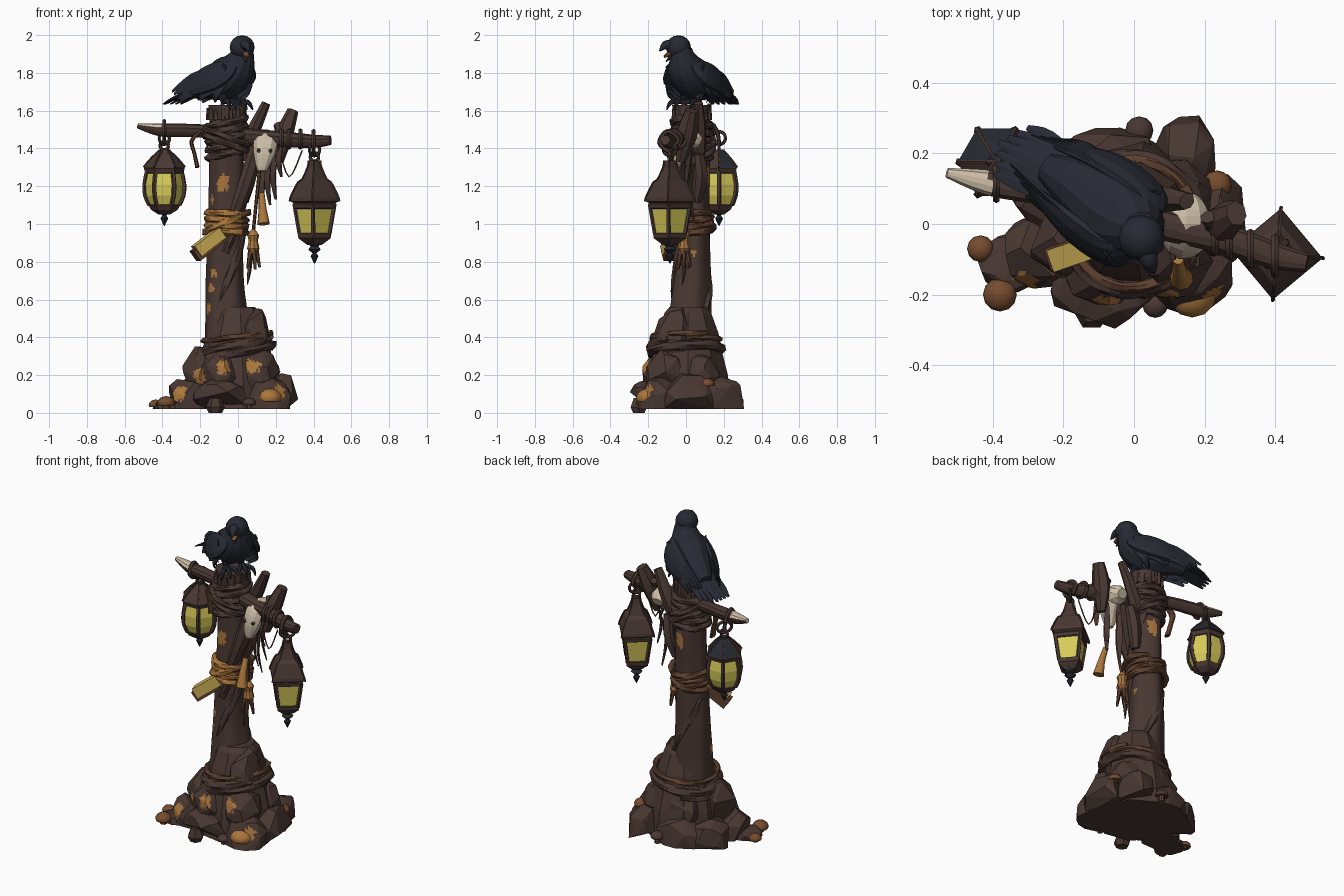
import bpy, bmesh, random
from math import sin, cos, pi, tau
from mathutils import Vector

random.seed(4)
if "Cube" in bpy.data.objects:
    bpy.data.objects.remove(bpy.data.objects["Cube"])


def material(name, *rgb):
    m = bpy.data.materials.new(name)
    m.use_nodes = True
    m.diffuse_color = (*rgb, 1)
    bsdf = m.node_tree.nodes["Principled BSDF"]
    bsdf.inputs["Base Color"].default_value = (*rgb, 1)
    bsdf.inputs["Roughness"].default_value = 0.9
    return m


BARK = material("brown bark", .067, .039, .032)
PLUME = material("blue black", .02, .023, .033)
GLASS = material("yellow glass", .68, .6, .1)
ROPE = material("orange rope", .4, .18, .045)
CORD = material("brown cord", .11, .05, .028)
BONE = material("pale bone", .62, .52, .39)
STRAW = material("straw wood", .6, .42, .09)
RUST = material("rust cap", .18, .072, .028)


def finish(name, bm, mats, smooth=False, rule=None):
    """Make the object; faces whose (centre, normal) meet the rule get the second material."""
    bmesh.ops.recalc_face_normals(bm, faces=bm.faces)
    if rule:
        for f in bm.faces:
            f.material_index = int(rule(f.calc_center_median(), f.normal))
    me = bpy.data.meshes.new(name)
    bm.to_mesh(me)
    bm.free()
    for m in mats:
        me.materials.append(m)
    ob = bpy.data.objects.new(name, me)
    bpy.context.collection.objects.link(ob)
    if smooth:
        bpy.ops.object.select_all(action='DESELECT')
        ob.select_set(True)
        bpy.context.view_layer.objects.active = ob
        bpy.ops.object.shade_smooth_by_angle(angle=pi / 4)


def skin(rings):
    """Join rings of points into a capped mesh."""
    bm = bmesh.new()
    rows = [[bm.verts.new(p) for p in ring] for ring in rings]
    n = len(rows[0])
    for a, b in zip(rows, rows[1:]):
        for i in range(n):
            j = (i + 1) % n
            bm.faces.new((a[i], a[j], b[j], b[i]))
    bm.faces.new(rows[0][::-1])
    bm.faces.new(rows[-1])
    return bm


def lathe(name, profile, mats, loc, n=8, turn=0, smooth=False, rule=None):
    rings = [[(loc[0] + r * cos(turn + tau * i / n), loc[1] + r * sin(turn + tau * i / n), z)
              for i in range(n)] for r, z in profile]
    finish(name, skin(rings), mats, smooth, rule)


def sweep(pts, radii, n=8, squash=1, up=(0, 0, 1), steps=4, lobes=0, depth=.12, twist=0):
    """Sweep a (lobed, flattened) section along a smooth path."""
    if isinstance(radii, (int, float)):
        radii = [radii] * len(pts)
    key = [Vector((*p, r)) for p, r in zip(pts, radii)]
    key = [key[0]] + key + [key[-1]]
    path = []
    for a, b, c, d in zip(key, key[1:], key[2:], key[3:]):
        for s in range(steps):
            t = s / steps
            path.append(b + (c - a) * (t / 2) + (a * 2 - b * 5 + c * 4 - d) * (t * t / 2)
                        + (b * 3 - a - c * 3 + d) * (t ** 3 / 2))
    path.append(key[-1])
    normal, rings = Vector(up), []
    for i, p in enumerate(path):
        t = (path[min(i + 1, len(path) - 1)] - path[max(i - 1, 0)]).to_3d().normalized()
        normal = normal - t * normal.dot(t)
        if normal.length < .05:
            normal = t.orthogonal()
        normal.normalize()
        side = t.cross(normal)
        ring = []
        for k in range(n):
            a = tau * (k + .5) / n
            r = max(p[3], .001) * (1 + (depth * sin(lobes * a + twist * i) if lobes else 0))
            ring.append(p.to_3d() + side * r * cos(a) + normal * r * squash * sin(a))
        rings.append(ring)
    return skin(rings)


def tube(name, pts, radii, mat, smooth=True, **kw):
    finish(name, sweep(pts, radii, **kw), [mat], smooth)


def near(spots):
    """Rule for ragged worn patches around the listed spots."""
    return lambda c, n: any((c - Vector(s[:3])).length < s[3] * random.uniform(.65, 1.1) for s in spots)


def coil(name, c, rad, low, high, turns, thick, mats, tilt=0, start=0, rule=None):
    count = int(turns * 20) + 1
    pts = []
    for i in range(count + 1):
        a = start + tau * turns * i / count
        pts.append((c[0] + rad * cos(a), c[1] + rad * sin(a),
                    low + (high - low) * i / count + tilt * cos(a)))
    bm = sweep(pts, thick, steps=2, lobes=3, depth=.2, twist=.7, n=9)
    finish(name, bm, mats, False, rule)


# Rocks of the mound, upper then lower: centre, then half sizes
rocks = [(0, 0, .2, .2, .19, .25), (.085, -.05, .36, .09, .12, .2), (-.12, .01, .31, .09, .12, .13),
         (-.2, -.04, .2, .1, .11, .15), (-.09, -.13, .21, .12, .1, .14), (.11, -.1, .2, .11, .11, .14),
         (-.06, .12, .2, .14, .09, .13), (.12, .08, .2, .1, .1, .12),
         (-.26, -.08, .08, .12, .1, .11), (-.09, -.19, .08, .14, .11, .1), (.15, -.13, .09, .13, .12, .1),
         (.24, .01, .09, .085, .13, .12), (.15, .2, .09, .09, .11, .1), (-.07, .17, .09, .15, .1, .1),
         (-.22, .09, .08, .13, .12, .11), (-.34, -.11, .04, .1, .08, .04)]
worn = [(-.08, -.235, .25, .05), (.07, -.2, .25, .05), (-.2, -.15, .2, .045), (-.31, -.16, .1, .045),
        (.06, -.17, .38, .035), (.22, -.2, .11, .04), (-.02, -.19, .33, .04)]
for x, y, z, sx, sy, sz in rocks:
    bm = bmesh.new()
    for _ in range(26):
        d = Vector([random.gauss(0, 1) for _ in range(3)]).normalized()
        height = z + sz * d.z * 1.05
        if d.z < -.4 and z < .15:  # flat footing
            d, height = Vector((d.x, d.y)).normalized(), .02
        bm.verts.new((x + sx * d.x * 1.05, y + sy * d.y * 1.05, max(.02, height)))
    bmesh.ops.convex_hull(bm, input=bm.verts)
    bmesh.ops.delete(bm, geom=[v for v in bm.verts if not v.link_faces], context='VERTS')
    bmesh.ops.subdivide_edges(bm, edges=bm.edges, cuts=5, use_grid_fill=True)
    finish("mound_rock", bm, [BARK, ROPE], False, near(worn))
lathe("mound_core", [(.24, .02), (.215, .2), (.185, .32), (.165, .42), (.125, .53), (.1, .56)], [BARK], (-.01, .01), 9)
lathe("mound_toe", [(.035, 0), (.05, .03), (.03, .08)], [BARK], (-.12, -.25), 6)

# Mushrooms around the foot
for x, y, z, r, mat in [(-.38, -.2, .05, .048, RUST), (-.435, -.07, .04, .038, RUST), (.165, -.195, .075, .07, ROPE),
                        (.06, -.23, .05, .036, BARK), (.015, .265, .06, .04, BARK), (.235, .11, .15, .042, RUST)]:
    cap = [(r * cos(k * pi / 10), z + r * .8 * sin(k * pi / 10)) for k in range(5)]
    lathe("mushroom_cap", [(r * .4, z - r * .1), (r * .9, z - r * .2)] + cap + [(.001, z + r * .8)],
          [mat], (x, y), 12, 0, True)
    lathe("mushroom_stem", [(r * .45, .02), (r * .35, z)], [CORD], (x, y))

# Twisted post with worn patches
core = (-.06, .03)
bm = sweep([(-.04, .02, .1), (-.06, .02, .48), (-.07, .03, .7), (-.065, .03, 1), (-.06, .035, 1.3),
            (-.055, .03, 1.55), (-.055, .03, 1.63)], [.15, .115, .1, .092, .09, .094, .1],
           n=64, steps=18, lobes=5, depth=.035, twist=.04)
finish("post", bm, [BARK, ROPE], True, near(
    [(-.08, -.06, 1.235, .034), (-.085, -.06, 1.2, .034), (-.13, -.05, .74, .025), (-.14, -.04, .66, .025),
     (-.15, -.03, .55, .03), (-.03, .125, 1.28, .035), (-.04, .125, 1.24, .035), (-.14, -.02, 1.13, .022),
     (.03, .04, .85, .02)]))
for i in range(14):
    a = tau * i / 14
    x, y = core[0] + .095 * cos(a), core[1] + .095 * sin(a)
    tube("rim_splinter", [(x, y, 1.55), (x, y, 1.6 + random.uniform(0, .05))], [.016, .011], BARK, False, n=5, steps=1)
for start, low, high in [(3.4, .4, .95), (.3, .45, .9), (4.6, .85, 1.35)]:
    coil("climbing_root", core, .088, low, high, .4, .022, [BARK], 0, start)

# Rope bindings, bleached where they face the front
bleached = lambda c, n: c.y < .03 and c.x < .02
coil("mound_rope", (-.005, 0), .18, .385, .41, 1.1, .014, [CORD], .015)
coil("mound_wrap", (-.005, 0), .185, .31, .36, 1.6, .025, [BARK], .03, 2)
coil("post_rope", core, .103, .95, 1.06, 3.4, .018, [CORD, ROPE], -.012, 3, bleached)
coil("post_rope_cross", core, .115, .98, 1.03, 1, .017, [CORD, ROPE], .04, 1, bleached)
coil("upper_binding", core, .1, 1.34, 1.55, 5, .018, [BARK], .012)
coil("cross_binding", core, .115, 1.4, 1.47, 2, .016, [BARK], -.05)

# Crossbeam with a pale cut at one end
bm = sweep([(-.53, .145, 1.52), (-.4, .115, 1.5), (-.2, .08, 1.495), (0, .02, 1.47), (.25, -.04, 1.45),
            (.4, -.09, 1.44), (.49, -.11, 1.445)], [.014, .036, .036, .045, .042, .036, .026],
           n=12, steps=8, lobes=3, depth=.08)
finish("crossbeam", bm, [BARK, BONE], False, lambda c, n: c.x < -.405 and n.z > -.1)

# Broken branches and brace
for pts, radii in [([(.02, .06, 1.36), (.09, .07, 1.51), (.15, .065, 1.64)], [.045, .036, .024]),
                   ([(.22, -.03, 1.33), (.245, .0, 1.47), (.29, .03, 1.6)], [.025, .052, .034]),
                   ([(.25, -.03, 1.44), (.21, .02, 1.53)], [.035, .022]),
                   ([(-.03, -.04, 1.02), (.04, -.03, 1.2), (.1, .0, 1.4)], [.03, .042, .04]),
                   ([(.03, .05, 1.12), (.06, .07, 1.25), (.08, .06, 1.37)], [.03, .042, .03])]:
    tube("broken_branch", pts, radii, BARK, False, n=7, lobes=2)
for x, y in [(.23, -.035), (.27, -.045), (.33, -.07)]:
    pts = [(x, y + .045 * cos(a * pi / 5), 1.45 + .045 * sin(a * pi / 5)) for a in range(11)]
    tube("beam_binding", pts, .012, BARK, n=6, steps=2)

# Animal skull sitting over the beam
tube("skull", [(.148, .075, 1.43), (.15, .035, 1.445), (.148, -.02, 1.435), (.14, -.05, 1.375), (.13, -.065, 1.31),
               (.128, -.07, 1.28)], [.034, .062, .068, .06, .038, .024], BONE, False, n=10, squash=.85)
for x in (.11, .17):
    tube("eye_socket", [(x, -.08, 1.39), (x, -.1, 1.385)], [.011, .009], BARK, n=8, steps=1)

# Hanging charms
tube("horn_charm", [(.125, -.1, 1.16), (.13, -.135, 1.08), (.135, -.155, 1)], [.016, .022, .034], ROPE, n=8)
tube("tassel_cord", [(.12, .0, 1.35), (.1, -.03, 1.15), (.08, -.01, .95)], .009, CORD, n=6)
lathe("tassel_knot", [(.02, .84), (.034, .87), (.025, .91), (.032, .94), (.012, .97)], [ROPE], (.08, -.01), 9)
for i in range(5):
    a = tau * i / 5
    tube("tassel_strand", [(.08 + .015 * cos(a), -.01 + .015 * sin(a), .87),
                           (.08 + .035 * cos(a), -.01 + .035 * sin(a), .77 + .02 * sin(i * 3))], [.015, .007], CORD, n=5)
tube("long_strand", [(.07, -.02, .86), (.06, -.01, .76), (.05, -.02, .68)], [.01, .012, .003], BARK, n=5)
for x, y, top, low in [(.17, -.04, 1.36, 1.1), (.2, 0, 1.38, 1.13), (.23, -.06, 1.42, 1.25), (.14, .04, 1.32, 1.02)]:
    tube("hanging_strip", [(x, y, top), (x - .015, y - .02, (top + low) / 2), (x, y, low)], [.012, .02, .008],
         BARK, n=6, squash=.4)
tube("loose_cord", [(.21, -.07, 1.42), (.27, -.08, 1.25), (.34, -.09, 1.39)], .004, CORD, n=5)
tube("side_strap", [(-.2, .05, 1.49), (-.245, .05, 1.44), (-.23, .05, 1.37), (-.215, .04, 1.3)],
     [.02, .024, .022, .026], CORD, n=6, squash=.45)
finish("wood_wedge", sweep([(-.22, -.1, .855), (-.09, -.055, .955)], .046, n=4, steps=1), [ROPE, STRAW], False,
       lambda c, n: n.z > .2 or n.y < -.5 and c.x < -.12)
tube("wedge_underside", [(-.228, -.095, .83), (-.1, -.05, .93)], .046, CORD, False, n=4, steps=1)


def lantern(loc, n, turn, base, body, eave, roof, bar, finial, tarnish=None):
    """Glass body with corner bars, bands, roof, drop finial and hook."""
    lathe("lantern_glass", body, [GLASS], loc, n, turn)
    lathe("lantern_base", base, [BARK], loc, n, turn)
    lathe("lantern_eave", eave, [BARK], loc, n, turn)
    lathe("lantern_roof", roof, [BARK, PLUME], loc, n, turn, False, tarnish)
    lathe("lantern_finial", [(r, finial + h) for r, h in
          [(.002, 0), (.021, .04), (.01, .055), (.034, .075), (.02, .09), (.045, .115)]], [PLUME], loc)
    for i in range(n):
        d = Vector((cos(turn + tau * i / n), sin(turn + tau * i / n)))
        for part, outline, thick in (("lantern_bar", body, bar), ("roof_rib", roof[1:], .006)):
            tube(part, [(*(Vector(loc) + d * r), z) for r, z in outline], thick, BARK, False, n=5, steps=2)
    top = roof[-1][1]
    for k, (z, r) in enumerate([(top + .02, .022), (top + .06, .034)]):
        ring = [(loc[0] + r * cos(a * pi / 6) * (1 - k * .2), loc[1] + r * cos(a * pi / 6) * k, z + r * sin(a * pi / 6))
                for a in range(13)]
        tube("hanger_ring", ring, .009, BARK, n=6, steps=2, up=(.6, -.8, 0))


lantern((.405, -.085), 4, -.09,
        [(.04, .89), (.086, .925), (.09, .95), (.07, .955)], [(.078, .945), (.105, 1.1)],
        [(.1, 1.08), (.114, 1.085), (.117, 1.105), (.1, 1.12)],
        [(.11, 1.11), (.13, 1.12), (.128, 1.14), (.088, 1.22), (.066, 1.235), (.036, 1.3), (.03, 1.335)], .012, .79)
lantern((-.39, .175), 6, 0,
        [(.03, 1.05), (.07, 1.075), (.085, 1.1), (.06, 1.11)], [(.078, 1.1), (.1, 1.15), (.104, 1.21), (.09, 1.28)],
        [(.08, 1.265), (.1, 1.27), (.108, 1.295), (.09, 1.31)],
        [(.08, 1.29), (.11, 1.3), (.068, 1.35), (.03, 1.385), (.025, 1.395)], .013, .99,
        lambda c, n: c.y > .16)
tube("beam_hook", [(-.39, .175, 1.43), (-.39, .16, 1.5), (-.39, .11, 1.545), (-.39, .07, 1.49), (-.39, .11, 1.45)],
     .011, BARK, n=6)
tube("beam_hook", [(.4, -.088, 1.38), (.4, -.14, 1.43), (.4, -.1, 1.49), (.4, -.04, 1.45), (.4, -.07, 1.4)],
     .013, BARK, n=6)


def perch(u, v, z):
    """Bird space: u forward, v toward its left, z up."""
    return (-.05 + .81 * u + .58 * v, .03 - .58 * u + .81 * v, z)


# Bird body, head and beak
tube("bird_body", [perch(-.24, -.01, 1.7), perch(-.14, 0, 1.735), perch(-.03, 0, 1.765), perch(.05, 0, 1.82),
                   perch(.085, 0, 1.885), perch(.09, 0, 1.93)], [.04, .08, .11, .1, .07, .055], PLUME, False, n=12)
lathe("bird_head", [(.065 * cos(k * pi / 8) + .001, 1.935 + .064 * sin(k * pi / 8)) for k in range(-4, 5)],
      [PLUME], (.022, -.04), 12, 0, True)
tube("upper_beak", [(.03, -.07, 1.945), (.045, -.11, 1.945), (.057, -.14, 1.915)], [.034, .024, .003], PLUME, n=8)
tube("lower_beak", [(.03, -.065, 1.905), (.045, -.105, 1.86)], [.026, .005], PLUME, n=8, squash=.6)
tube("mouth", [(.036, -.07, 1.915), (.047, -.115, 1.885)], [.028, .012], RUST, n=6, squash=.6)

# Wings of layered feathers, legs and tail
for s in (-1, 1):
    out = Vector(perch(0, s, .3)) - Vector(perch(0, 0, 0))
    tube("wing", [perch(.085, s * .07, 1.85), perch(.03, s * .105, 1.8), perch(-.1, s * .105, 1.755),
                  perch(-.25, s * .07 - .01, 1.7)],
         [.03, .075, .075, .028], PLUME, False, n=10, squash=.35, up=out)
    for row, (begin, reach, width) in enumerate([(-.02, .31, .027), (.03, .2, .028), (.06, .1, .03)]):
        for k in range(5):
            lift, bulge = k * .024, .1 + row * .008
            drop = (2 - row) * .012 if row else 0
            tube("wing_feather", [perch(begin, s * bulge, 1.72 + lift + row * .012),
                                  perch(begin - reach * .5, s * (bulge + .01 - k * .007), 1.69 + lift * .9),
                                  perch(begin - reach * (.7 + k * .07), s * (.1 - k * .012) - .01, 1.645 + lift * .6 + drop)],
                 [width * .6, width, .008], PLUME, False, n=6, squash=.25, up=out)
    for toe in (-.04, 0, .04):
        tube("toe", [perch(.0, s * .045, 1.65), perch(.06, s * .05 + toe, 1.645), perch(.085, s * .05 + toe * 1.3, 1.605)],
             [.014, .013, .004], PLUME, n=6)
    tube("leg", [perch(-.01, s * .045, 1.72), perch(0, s * .045, 1.64)], [.04, .014], PLUME, n=7)
for k in range(-3, 4):
    tube("tail_feather", [perch(-.15, k * .018 - .005, 1.725), perch(-.28, k * .025 - .015, 1.685 - abs(k) * .004),
                          perch(-.39 + abs(k) * .014, k * .027 - .03, 1.635)], [.024, .028, .009], PLUME, False,
         n=6, squash=.3)
